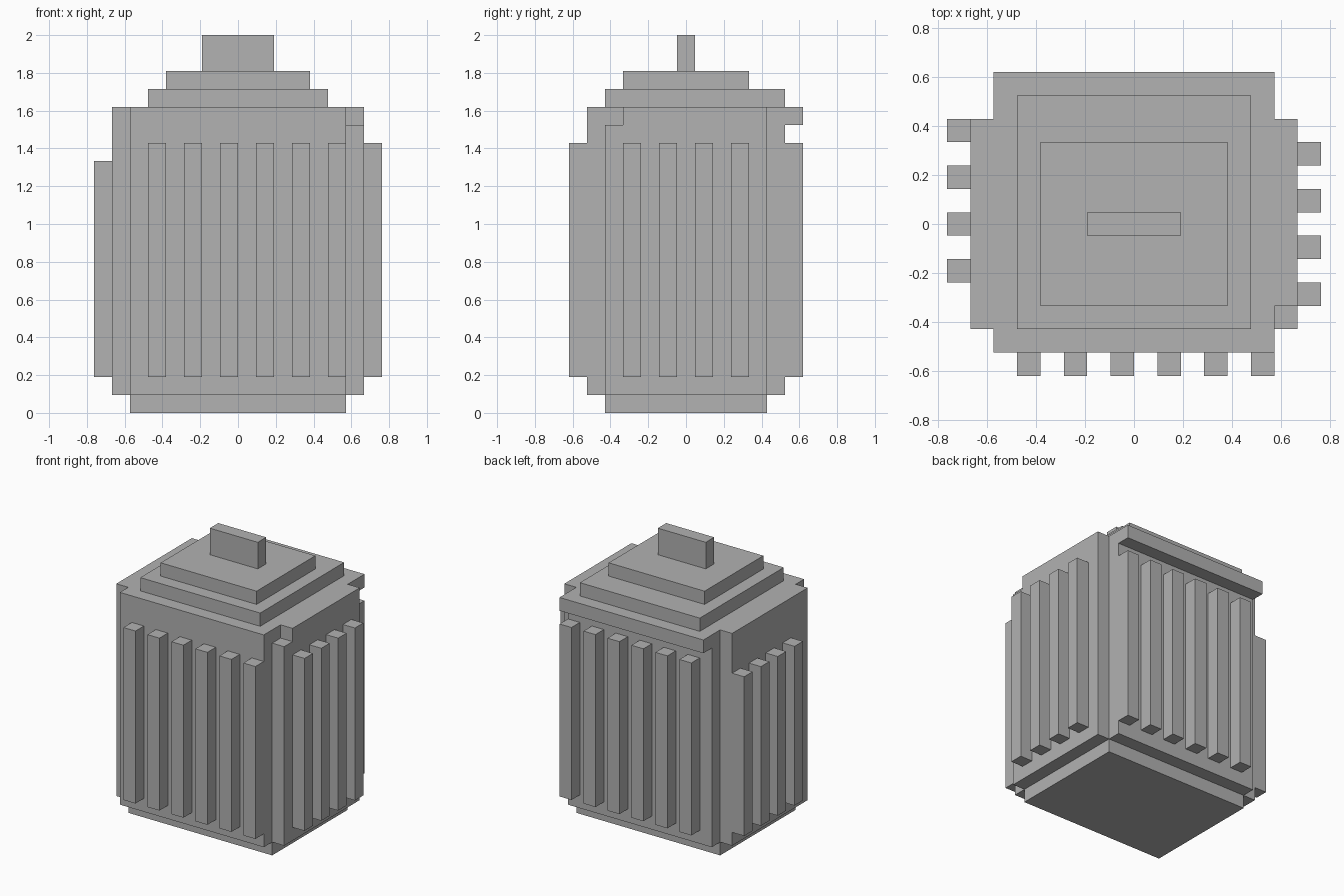
import bpy
import bmesh
from mathutils import Vector

if "Cube" in bpy.data.objects:
    bpy.data.objects.remove(bpy.data.objects["Cube"], do_unlink=True)

# The model sits on a block grid: 16 wide, 13 deep, 21 high
UNIT = 2 / 21
ORIGIN = Vector((8, 6.5, 0))

grey = bpy.data.materials.new("stone grey")
grey.use_nodes = True
COLOUR = (0.445, 0.445, 0.445, 1)
grey.diffuse_color = COLOUR
grey.node_tree.nodes["Principled BSDF"].inputs["Base Color"].default_value = COLOUR


def prism(name, points, direction):
    """Extrude a closed outline, given in grid steps, along a direction."""
    bm = bmesh.new()
    verts = [bm.verts.new((Vector(p) - ORIGIN) * UNIT) for p in points]
    face = bm.faces.new(verts)
    extruded = bmesh.ops.extrude_face_region(bm, geom=[face])["geom"]
    moved = [g for g in extruded if isinstance(g, bmesh.types.BMVert)]
    bmesh.ops.translate(bm, verts=moved, vec=Vector(direction) * UNIT)
    bmesh.ops.recalc_face_normals(bm, faces=bm.faces)
    mesh = bpy.data.meshes.new(name)
    bm.to_mesh(mesh)
    bm.free()
    mesh.materials.append(grey)
    obj = bpy.data.objects.new(name, mesh)
    bpy.context.collection.objects.link(obj)
    return obj


def box(name, x, y, z):
    """Box between grid limits on each axis."""
    corners = [(x[0], y[0], z[0]), (x[1], y[0], z[0]),
               (x[1], y[1], z[0]), (x[0], y[1], z[0])]
    return prism(name, corners, (0, 0, z[1] - z[0]))


# Base and main body
box("base", (2, 14), (2, 11), (0, 1))
box("body", (2, 14), (1, 12), (1, 17))
box("side_panel_right", (1, 2), (2, 11), (1, 17))

# Left panel has a small notch in its upper front corner
outline = [(2, 1), (11, 1), (11, 17), (3, 17), (3, 16), (2, 16)]
prism("side_panel_left", [(14, y, z) for y, z in outline], (1, 0, 0))

# Overhanging lip at the back
box("back_lip", (2, 14), (12, 13), (16, 17))

# Stepped lid and handle
box("lid_lower", (3, 13), (2, 12), (17, 18))
box("lid_upper", (4, 12), (3, 10), (18, 19))
box("handle", (6, 10), (6, 7), (19, 21))

# Vertical ribs on the front and back
for n in range(6):
    x = 3 + 2 * n
    box(f"front_rib_{n + 1}", (x, x + 1), (0, 1), (2, 15))
    box(f"back_rib_{n + 1}", (x, x + 1), (12, 13), (2, 15))

# Vertical ribs on the sides, staggered and shorter on the right
for n in range(4):
    y = 3 + 2 * n
    box(f"left_rib_{n + 1}", (15, 16), (y, y + 1), (2, 15))
    box(f"right_rib_{n + 1}", (0, 1), (y + 1, y + 2), (2, 14))
